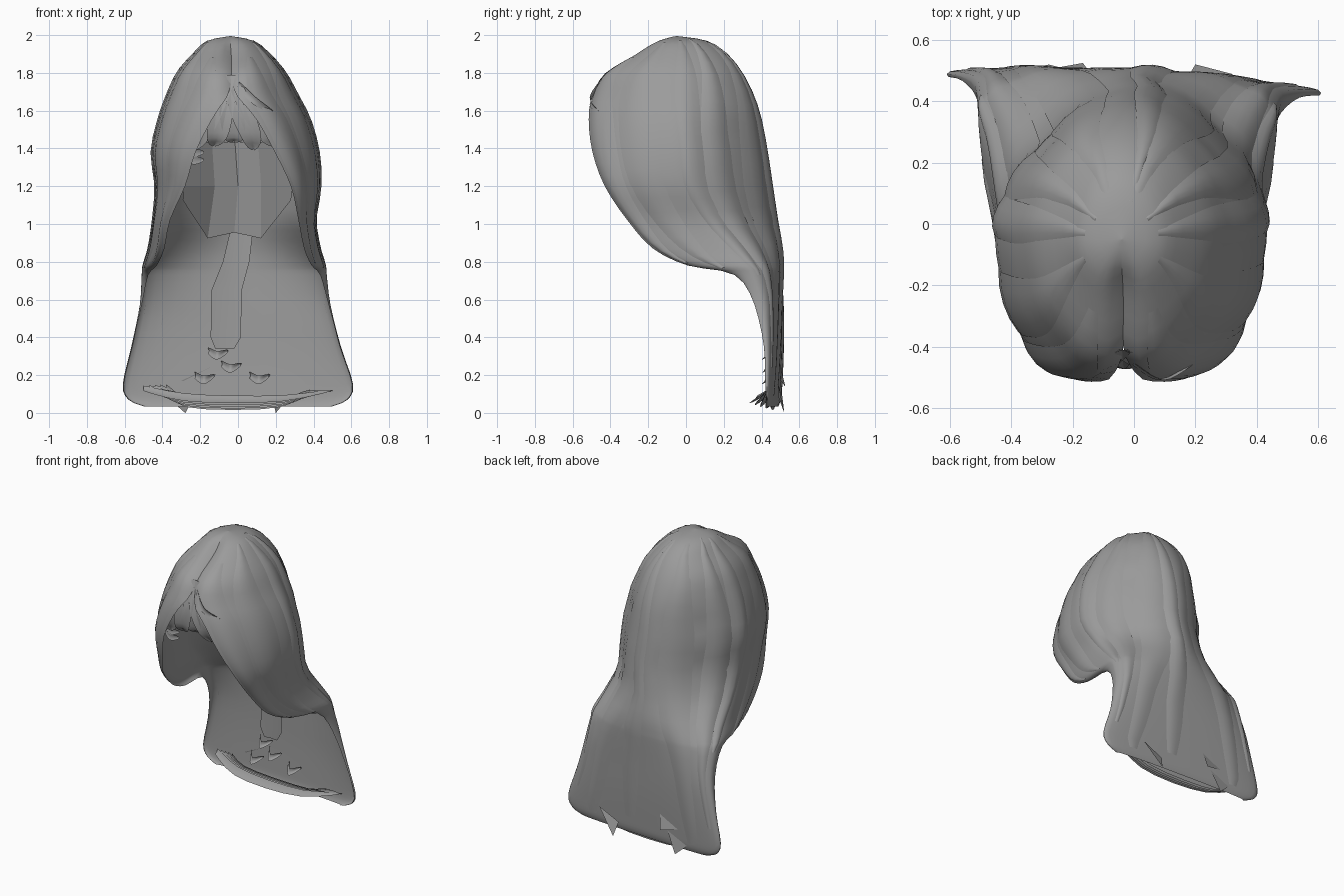
import bpy, math
from mathutils import Vector

cube = bpy.data.objects.get("Cube")
if cube:
    bpy.data.objects.remove(cube, do_unlink=True)

hair_grey = bpy.data.materials.new("hair grey")
hair_grey.use_nodes = True
hair_grey.diffuse_color = (0.33, 0.33, 0.33, 1)
hair_grey.node_tree.nodes["Principled BSDF"].inputs["Base Color"].default_value = (0.33, 0.33, 0.33, 1)

# Horizontal sections: height, half width, y of the widest point, back y, front edge y, front edge x, shift in x
ROWS = [Vector(r) for r in (
    (1.995, 0, -.05, -.05, -.05, 0, -.04),
    (1.97, .12, -.05, .11, -.16, 0, -.04),
    (1.9, .2, -.05, .22, -.28, 0, -.035),
    (1.8, .285, -.05, .3, -.44, 0, -.035),
    (1.68, .345, -.05, .36, -.5, .03, -.03),
    (1.55, .4, -.04, .4, -.515, .12, -.02),
    (1.38, .44, -.02, .43, -.495, .21, -.015),
    (1.2, .435, .0, .455, -.43, .28, 0),
    (1.02, .43, .1, .48, -.31, .34, -.02),
    (.87, .455, .24, .505, -.17, .37, -.02),
    (.78, .485, .33, .51, .02, .41, -.02),
    (.73, .49, .37, .51, .27, .455, -.02),
    (.57, .505, .43, .505, .385, .495, -.015),
    (.35, .555, .455, .5, .44, .55, -.01),
    (.15, .61, .46, .49, .45, .605, 0),
    (.07, .58, .46, .485, .455, .575, 0),
    (.035, .5, .455, .475, .45, .495, 0))]


def spline(points, u):
    """Smooth curve through the points, u counts points."""
    last = len(points) - 1
    u = min(max(u, 0), last)
    i = min(int(u), last - 1)
    f = u - i
    a, b, c, d = (points[min(max(i + k, 0), last)] for k in (-1, 0, 1, 2))
    return b + (c - a) * (f / 2) + (a * 2 - b * 5 + c * 4 - d) * (f * f / 2) \
        + (b * 3 - a - c * 3 + d) * (f ** 3 / 2)


def clamp(v):
    return min(max(v, 0), 1)


def surface(side, u, t):
    """Point on the hair: u runs crown to hem, t runs back centre to front edge."""
    z, w, ym, yb, ye, xe, shift = spline(ROWS, u)
    c, s = abs(math.cos(math.pi * t)), abs(math.sin(math.pi * t))
    if t <= .5:
        # the head tapers to the back, the long sheet is flat
        power = 2 / (1.55 + .45 * clamp((z - 1.5) / .3) + clamp((1 - z) / .45))
        x, y = w * s ** power, ym + (yb - ym) * c ** power
    else:
        # the curtains slant towards the face, a little more on the left
        power = 2 / (2 - (.4 if side > 0 else .2) * clamp(u / 3 - .7))
        x, y = xe + (w - xe) * s ** power, ym + (ye - ym) * c ** power
        # parting groove
        groove = math.exp(-(x / .035) ** 2) * clamp(u - .5) * clamp(5 - u)
        y += .04 * groove
        z -= .02 * groove
    x *= side
    y -= .05 * x * clamp((1 - z) * 2)
    return Vector((x + shift, y, z))


def grid(name, columns, smooth=True):
    """Mesh sheet from equal lists of points."""
    n = len(columns[0])
    verts = [p for col in columns for p in col]
    faces = [(i * n + j, i * n + j + 1, (i + 1) * n + j + 1, (i + 1) * n + j)
             for i in range(len(columns) - 1) for j in range(n - 1)]
    mesh = bpy.data.meshes.new(name)
    mesh.from_pydata(verts, [], faces)
    mesh.materials.append(hair_grey)
    for p in mesh.polygons:
        p.use_smooth = smooth
    obj = bpy.data.objects.new(name, mesh)
    bpy.context.collection.objects.link(obj)
    return obj


def surface_lock(name, side, u0, u1, t0, t1, width, lift=.012):
    """Tapered lock lying just over the main hair and sinking in at its ends."""
    steps, cols = 22, []
    for i in range(steps + 1):
        f = i / steps
        u, t = u0 + (u1 - u0) * f, t0 + (t1 - t0) * f
        swell = math.sin(math.pi * (.04 + .92 * f)) ** .6
        col = []
        for k in range(-2, 3):
            tk = min(max(t + width * swell * k / 4, .005), .995)
            p = surface(side, u, tk)
            du = surface(side, u + .05, tk) - surface(side, u - .05, tk)
            dt = surface(side, u, tk + .004) - surface(side, u, tk - .004)
            normal = du.cross(dt).normalized()
            if normal.dot(p - Vector((0, .1, p.z))) < 0:
                normal = -normal
            col.append(p + normal * lift * swell * (1 - k * k / 4.2))
        cols.append(col)
    return grid(name, cols)


def free_lock(name, points, width, across=(1, 0, 0), bulge=.015):
    """Loose lock along a path, pointed at its end."""
    points = [Vector(p) for p in points]
    across = Vector(across).normalized()
    steps, cols = 10, []
    for i in range(steps + 1):
        f = i / steps
        u = f * (len(points) - 1)
        centre = spline(points, u)
        along = spline(points, u + .1) - spline(points, u - .1)
        out = across.cross(along).normalized()
        half = width / 2 * math.sin(math.pi * (.2 + .79 * f)) ** .7
        cols.append([centre + across * half * k + out * bulge * (1 - k * k) for k in (-1, -.5, 0, .5, 1)])
    return grid(name, cols)


# Main hair: crown, side curtains and long back sheet in one skin
cells = 16
path = [(s, k / cells) for s, ks in ((-1, range(cells, 0, -1)), (1, range(cells + 1))) for k in ks]
grid("main_hair", [[surface(s, u / 3, t) for s, t in path] for u in range(3 * len(ROWS) - 2)])

# Layered locks over sides and back
for side, label in ((-1, "right"), (1, "left")):
    surface_lock(label + "_front_curtain_lock", side, 2.2, 9.8, .85, .88, .17)
    surface_lock(label + "_temple_lock", side, 1.2, 10.2, .66, .7, .16)
    surface_lock(label + "_side_lock", side, 1, 11, .46, .44, .13)
    surface_lock(label + "_rear_side_lock", side, .8, 13.5, .33, .34, .12, .015)
    surface_lock(label + "_back_lock", side, .6, 14.6, .13, .2, .15)
surface_lock("back_centre_lock", 1, .8, 14, .1, .03, .1, .015)

# Fringe fanning out below the parting
for i in range(5):
    x = -.2 + i * .09
    free_lock("fringe_lock_%d" % (i + 1),
              [(-.04 + (x + .03) * .1, -.42, 1.79), (-.04 + (x + .03) * .6, -.47, 1.6),
               (x, -.455 - .01 * (i % 2), 1.46), (x * 1.15, -.42, 1.39 + .02 * (i % 3))], .13, bulge=.01)

# Loose strands crossing the front curtains
free_lock("left_loose_strand", [(.0, -.46, 1.74), (.09, -.51, 1.65), (.19, -.46, 1.59)], .04, (.4, 0, 1), .006)
for z in (1.34, 1.38):
    free_lock("right_cheek_wisp", [(-.28, -.41, z + .04), (-.24, -.41, z), (-.18, -.39, z)], .05, (0, 0, 1), .004)

# Faceted nape panels inside the back and the narrow strand below them
inward = Vector((.93, .92, 1))
for side, label in ((-1, "right"), (1, "left")):
    grid(label + "_nape_panel", [[surface(side, u, t) * inward for u in (5.7, 7, low)]
                                 for t, low in ((0, 8.4), (.13, 8.6), (.28, 7.4))], False)
grid("nape_strand", [[Vector((x + d, .465 - .1 * abs(d), z)) for d in (-w, 0, w)]
                     for x, z, w in ((.02, .97, .06), (-.01, .8, .07), (-.06, .65, .08),
                                     (-.065, .4, .08), (-.07, .34, .05))])

# Frayed hem: long thin strips fanned forward along the bottom
for i in range(5):
    y, z = .37 + .022 * i, .08 - .006 * i
    free_lock("hem_strip_%d" % (i + 1),
              [(-.5 + .03 * i, .475, .13), (-.25, y + .01, z), (.2, y - .01, z - .005), (.5 - .03 * i, .43, .12)],
              .06, (0, .455 - y, .08), .004)

# Small curls on the inside of the sheet
for x, z in ((-.18, .2), (.11, .2), (-.11, .33), (-.04, .26)):
    free_lock("inner_curl", [(x - .05, .47, z), (x, .41, z - .025), (x + .06, .46, z)], .05, (0, .4, 1), .008)

# Triangular shards on the outside of the hem
for x, z, tip in ((.26, .12, (.2, .52, 0)), (-.28, .1, (-.28, .52, 0)), (-.22, .2, (-.17, .525, .14))):
    top = .495 - .03 * x
    grid("hem_shard", [[Vector((x - .08, top, z - .03)), Vector(tip)],
                       [Vector((x + .07, top, z + .04)), Vector(tip) + Vector((.004, 0, .004))]], False)
